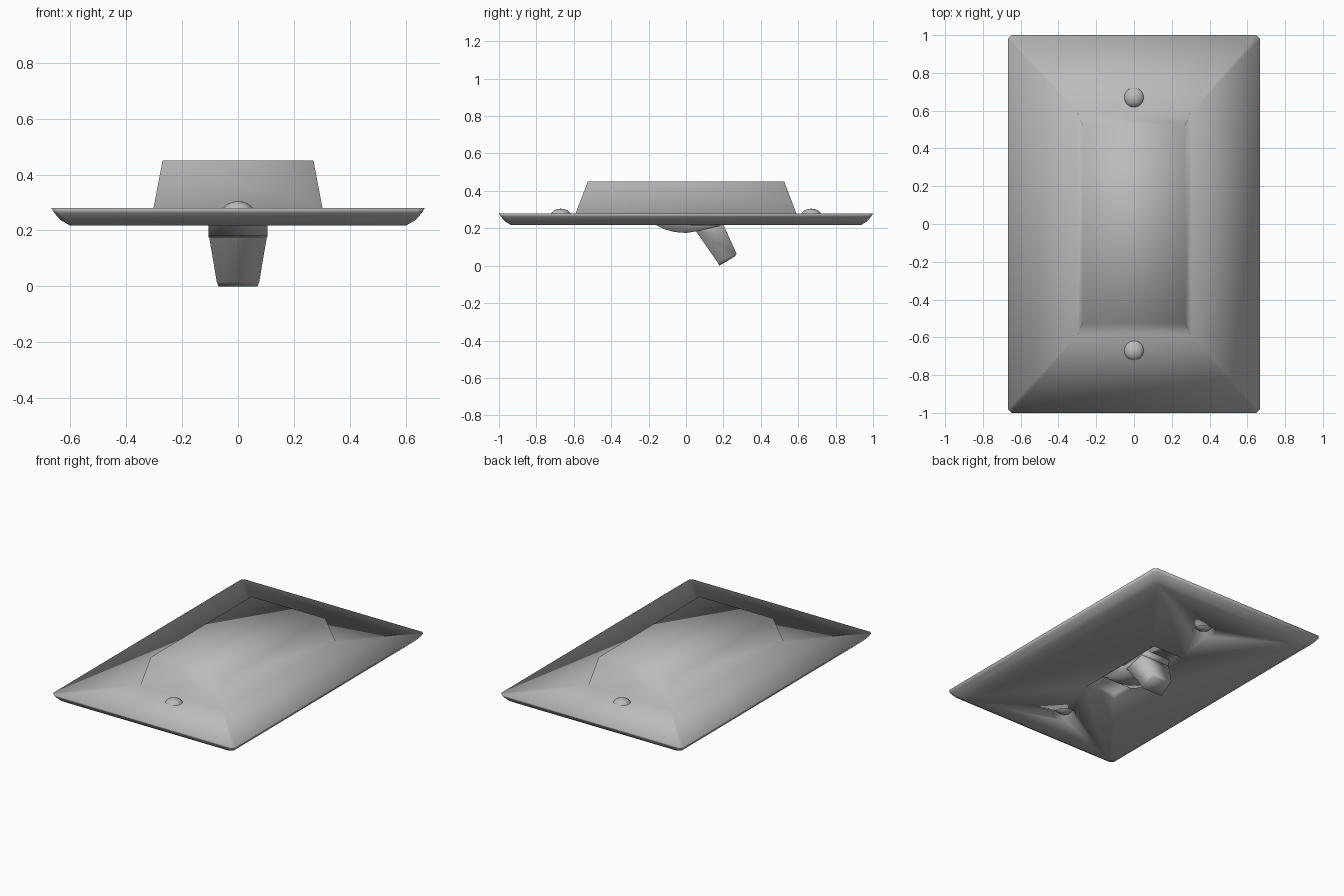
import bpy, bmesh, math
from mathutils import Matrix

old = bpy.data.objects.get("Cube")
if old:
    bpy.data.objects.remove(old)

GREY = (0.5, 0.5, 0.5, 1)
mat = bpy.data.materials.new("plain_grey")
mat.use_nodes = True
mat.diffuse_color = GREY
mat.node_tree.nodes["Principled BSDF"].inputs["Base Color"].default_value = GREY


def finish(name, bm):
    bmesh.ops.remove_doubles(bm, verts=bm.verts[:], dist=0.0005)
    bmesh.ops.recalc_face_normals(bm, faces=bm.faces[:])
    mesh = bpy.data.meshes.new(name)
    bm.to_mesh(mesh)
    bm.free()
    mesh.materials.append(mat)
    mesh.shade_smooth()
    obj = bpy.data.objects.new(name, mesh)
    bpy.context.collection.objects.link(obj)
    return obj


def loft(name, rings):
    """Skin a list of equal-length point rings and cap both ends."""
    bm = bmesh.new()
    rows = [[bm.verts.new(p) for p in ring] for ring in rings]
    n = len(rows[0])
    for a, b in zip(rows, rows[1:]):
        for i in range(n):
            j = (i + 1) % n
            bm.faces.new((a[i], a[j], b[j], b[i]))
    bm.faces.new(rows[0])
    bm.faces.new(rows[-1])
    return finish(name, bm)


def rect(hx, hy, z, c=0):
    """Rectangle with chamfered corners; c = 0 merges to four corners."""
    pts = []
    for sx, sy in ((1, 1), (-1, 1), (-1, -1), (1, -1)):
        pair = [(sx * hx, sy * (hy - c), z), (sx * (hx - c), sy * hy, z)]
        pts += pair if sx * sy > 0 else pair[::-1]
    return pts


# Plate with curved rim, raised box behind and toggle opening in the face
plate = loft("wall_plate", [
    rect(0.27, 0.525, 0.45),
    rect(0.302, 0.59, 0.28),
    rect(0.668, 1, 0.28, 0.02),
    rect(0.657, 0.99, 0.262, 0.02),
    rect(0.635, 0.968, 0.237, 0.02),
    rect(0.60, 0.935, 0.217, 0.02),
    rect(0.115, 0.33, 0.217),
    rect(0.11, 0.32, 0.25),
])

# Countersunk holes and recessed slotted screws
for side, label in ((-1, "front"), (1, "back")):
    y = side * 0.67
    bm = bmesh.new()
    bmesh.ops.create_cone(bm, cap_ends=True, segments=16, radius1=0.075,
                          radius2=0.055, depth=0.06,
                          matrix=Matrix.Translation((0, y, 0.235)))
    cutter = finish(label + "_hole_cutter", bm)
    cutter.hide_render = True
    cutter.hide_viewport = True
    cut = plate.modifiers.new(label + "_hole", "BOOLEAN")
    cut.operation = "DIFFERENCE"
    cut.solver = "EXACT"
    cut.object = cutter

    bm = bmesh.new()
    bmesh.ops.create_uvsphere(bm, u_segments=16, v_segments=8, radius=1,
                              matrix=Matrix.Translation((0, y, 0.265))
                              @ Matrix.Diagonal((0.056, 0.056, 0.04, 1)))
    finish(label + "_screw", bm)

# Rounded pivot barrel under the opening
barrel = [(-0.2, 0.25), (-0.16, 0.217), (-0.11, 0.193), (-0.06, 0.18),
          (0, 0.175), (0.06, 0.185), (0.2, 0.217), (0.22, 0.25)]
loft("toggle_barrel", [[(x, y, z) for y, z in barrel] for x in (-0.106, 0.106)])

# Tapered, slanting toggle lever: low edge, high edge, half width
stations = [((0.0, 0.25), (0.185, 0.25), 0.108),
            ((0.055, 0.182), (0.217, 0.182), 0.104),
            ((0.17, 0.016), (0.27, 0.065), 0.076),
            ((0.178, 0.0), (0.262, 0.05), 0.07)]
loft("toggle_lever", [[(-w, *lo), (w, *lo), (w, *hi), (-w, *hi)]
                      for lo, hi, w in stations])
